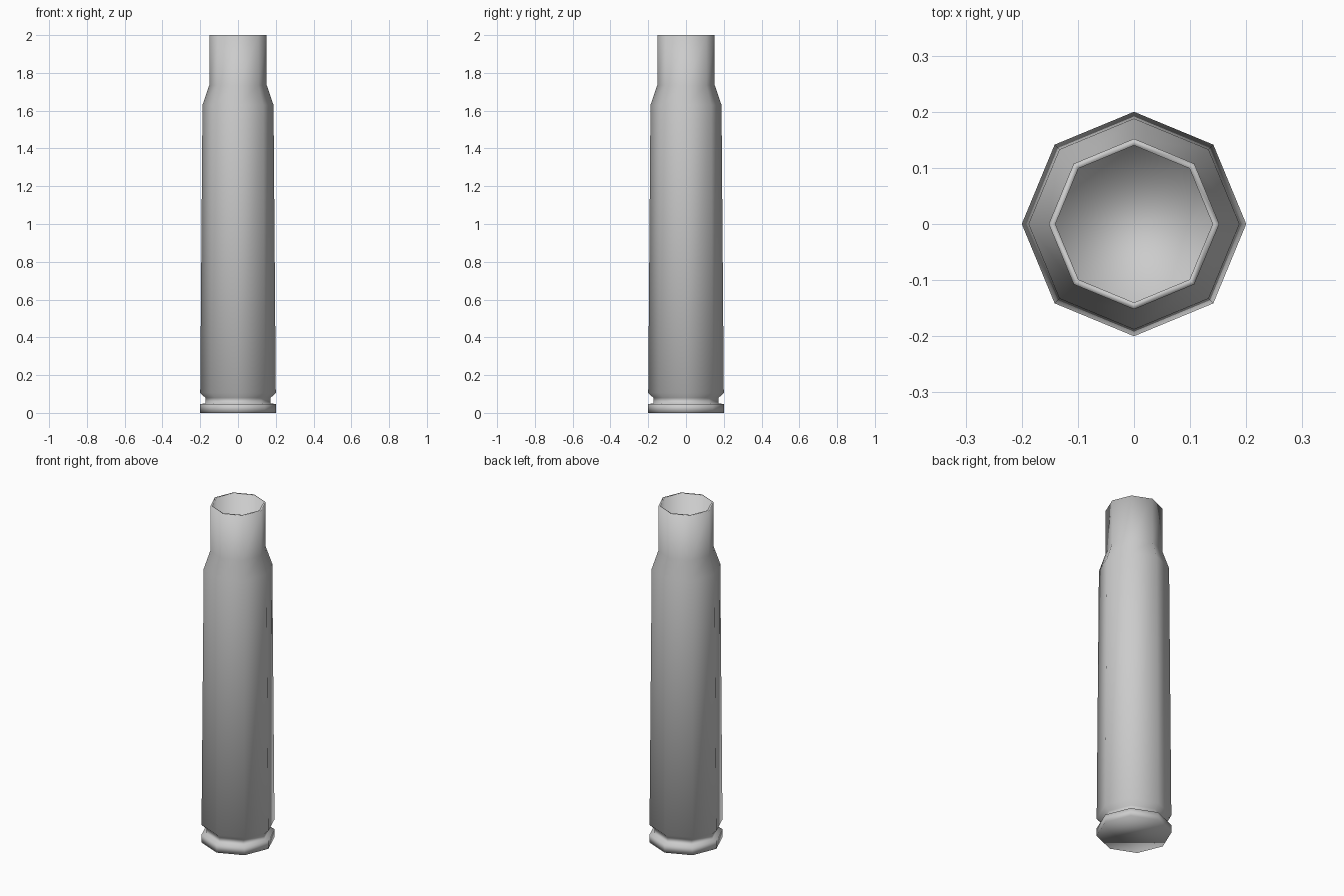
import bpy, bmesh
from math import cos, sin, pi

if "Cube" in bpy.data.objects:
    bpy.data.objects.remove(bpy.data.objects["Cube"])

SIDES = 8

# (radius, height): base rim, extractor groove, tapered body, shoulder, neck, hollow bore
PROFILE = [
    (0.20, 0.0), (0.20, 0.047), (0.173, 0.05), (0.173, 0.08), (0.20, 0.106),
    (0.188, 1.63), (0.152, 1.735), (0.152, 2.0), (0.14, 2.0), (0.14, 0.12),
]


def lathe(name, profile, sides):
    bm = bmesh.new()
    rings = [[bm.verts.new((r * cos(2 * pi * i / sides), r * sin(2 * pi * i / sides), z))
              for i in range(sides)] for r, z in profile]
    for lower, upper in zip(rings, rings[1:]):
        for i in range(sides):
            j = (i + 1) % sides
            bm.faces.new((lower[i], lower[j], upper[j], upper[i]))
    # Closed base and floor of the bore
    bm.faces.new(rings[0][::-1])
    bm.faces.new(rings[-1])
    bmesh.ops.recalc_face_normals(bm, faces=bm.faces)
    for f in bm.faces:
        f.smooth = True
    mesh = bpy.data.meshes.new(name)
    bm.to_mesh(mesh)
    bm.free()
    obj = bpy.data.objects.new(name, mesh)
    bpy.context.collection.objects.link(obj)
    return obj


# Empty cartridge case, one smooth-shaded octagonal shell
lathe("cartridge_case", PROFILE, SIDES)
